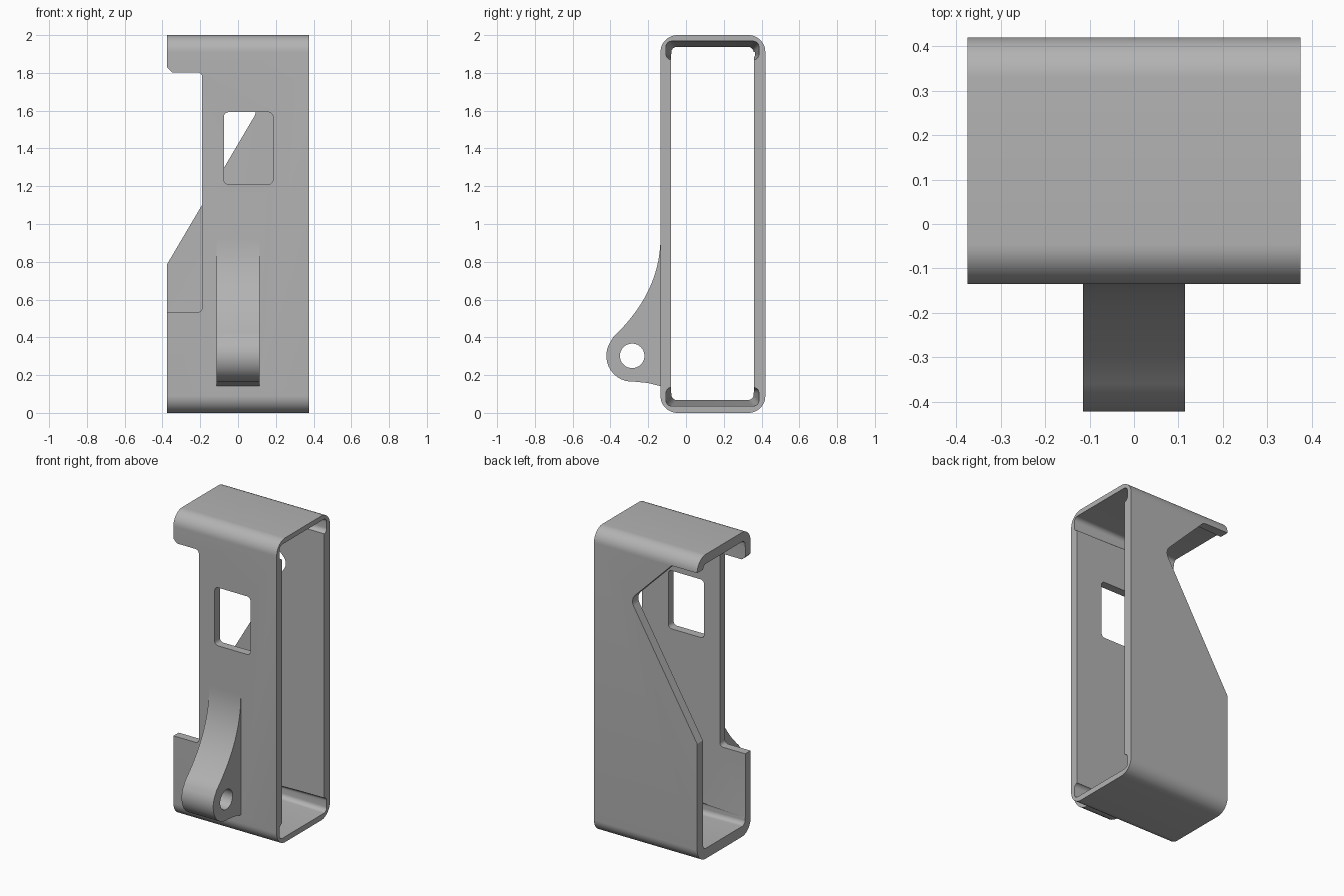
import bpy
import bmesh
from math import sin, cos, pi, radians
from mathutils import Vector

if "Cube" in bpy.data.objects:
    bpy.data.objects.remove(bpy.data.objects["Cube"], do_unlink=True)

grey = bpy.data.materials.new("plain grey")
grey.use_nodes = True
grey.diffuse_color = (0.45, 0.45, 0.45, 1)
grey.node_tree.nodes["Principled BSDF"].inputs["Base Color"].default_value = grey.diffuse_color


def rounded(points, radii, steps=8):
    """Round each corner of a polygon by its own radius."""
    out = []
    pts = [Vector(p) for p in points]
    for i, p in enumerate(pts):
        r = radii[i] if isinstance(radii, (list, tuple)) else radii
        if not r:
            out.append(tuple(p))
            continue
        a = (pts[i - 1] - p).normalized()
        b = (pts[(i + 1) % len(pts)] - p).normalized()
        half = a.angle(b) / 2
        centre = p + (a + b).normalized() * (r / sin(half))
        start = p + a * (r * cos(half) / sin(half)) - centre
        end = p + b * (r * cos(half) / sin(half)) - centre
        for k in range(steps + 1):
            t, sweep = k / steps, pi - 2 * half
            v = (start * sin((1 - t) * sweep) + end * sin(t * sweep)) / sin(sweep)
            out.append(tuple(centre + v))
    return out


def rect(u0, u1, v0, v1):
    return [(u0, v0), (u1, v0), (u1, v1), (u0, v1)]


def loft(name, first, last, lo, hi, axis):
    """Solid between two matching outlines, at lo and hi along x or y."""
    bm = bmesh.new()

    def ring(outline, d):
        return [bm.verts.new((d, u, v) if axis == "x" else (u, d, v)) for u, v in outline]
    a, b = ring(first, lo), ring(last, hi)
    bm.faces.new(a)
    bm.faces.new(b)
    for i in range(len(a)):
        j = (i + 1) % len(a)
        bm.faces.new((a[i], a[j], b[j], b[i]))
    bmesh.ops.recalc_face_normals(bm, faces=bm.faces)
    mesh = bpy.data.meshes.new(name)
    bm.to_mesh(mesh)
    bm.free()
    mesh.materials.append(grey)
    obj = bpy.data.objects.new(name, mesh)
    bpy.context.collection.objects.link(obj)
    return obj


def prism(name, outline, lo, hi, axis):
    return loft(name, outline, outline, lo, hi, axis)


def combine(target, other, operation="DIFFERENCE"):
    other.hide_render = True
    mod = target.modifiers.new(operation, "BOOLEAN")
    mod.operation, mod.object, mod.solver = operation, other, "EXACT"
    bpy.context.view_layer.objects.active = target
    bpy.ops.object.modifier_apply(modifier=mod.name)
    bpy.data.objects.remove(other, do_unlink=True)


# Outer sleeve, open at both ends
W = 0.375
sleeve = prism("holder_sleeve", rounded(rect(-0.135, 0.42, 0, 2), 0.09, 12), -W, W, "x")

# Mounting lug with a curved brace
lug = [(-0.1, 0.135), (-0.135, 0.142), (-0.2, 0.158), (-0.27, 0.165)]
lug += [(-0.285 + 0.137 * cos(radians(a)), 0.302 + 0.137 * sin(radians(a)))
        for a in range(264, 134, -10)]
p0, p1, p2, p3 = [Vector(p) for p in ((-0.385, 0.402), (-0.25, 0.53), (-0.135, 0.7), (-0.135, 0.93))]
for k in range(17):
    t = k / 16
    s = 1 - t
    lug.append(tuple(p0 * s**3 + p1 * 3 * s * s * t + p2 * 3 * s * t * t + p3 * t**3))
lug.append((-0.1, 0.93))
combine(sleeve, prism("mounting_lug", lug, -0.115, 0.115, "x"), "UNION")
hole = [(-0.285 + 0.065 * cos(k * pi / 16), 0.302 + 0.065 * sin(k * pi / 16)) for k in range(32)]
combine(sleeve, prism("lug_hole", hole, -0.3, 0.3, "x"))

# Main cavity, with tapered relief at the top and bottom
combine(sleeve, prism("cavity", rounded(rect(-0.08, 0.36, 0.068, 1.938), 0.05), -0.5, 0.5, "x"))
for low, high, deep_low, deep_high in ((1.87, 1.938, 1.87, 1.968), (0.068, 0.135, 0.036, 0.135)):
    narrow = rounded(rect(-0.078, 0.358, low, high), 0.03)
    wide = rounded(rect(-0.106, 0.386, deep_low, deep_high), 0.03)
    combine(sleeve, loft("relief", narrow, wide, -W - 0.001, W + 0.001, "x"))

# Front window and side notch
combine(sleeve, prism("window", rounded(rect(-0.075, 0.185, 1.21, 1.592), 0.025), -0.3, 0.1, "y"))
notch = rounded([(-0.5, 0.532), (-W, 0.532), (-0.19, 0.532), (-0.19, 1.803), (-0.35, 1.803),
                 (-W, 1.828), (-0.5, 1.828)], [0, 0, 0.025, 0.025, 0.01, 0, 0])
combine(sleeve, prism("notch", notch, -0.3, 0.1, "y"))

# Angled cutout in the back wall
angled = rounded([(-0.5, 0.576), (0.11, 1.61), (-0.19, 1.91), (-0.5, 1.91)], [0, 0.06, 0.03, 0])
combine(sleeve, prism("back_cutout", angled, 0.2, 0.6, "y"))

bpy.ops.object.select_all(action="DESELECT")
sleeve.select_set(True)
bpy.context.view_layer.objects.active = sleeve
bpy.ops.object.shade_smooth_by_angle(angle=radians(25))
